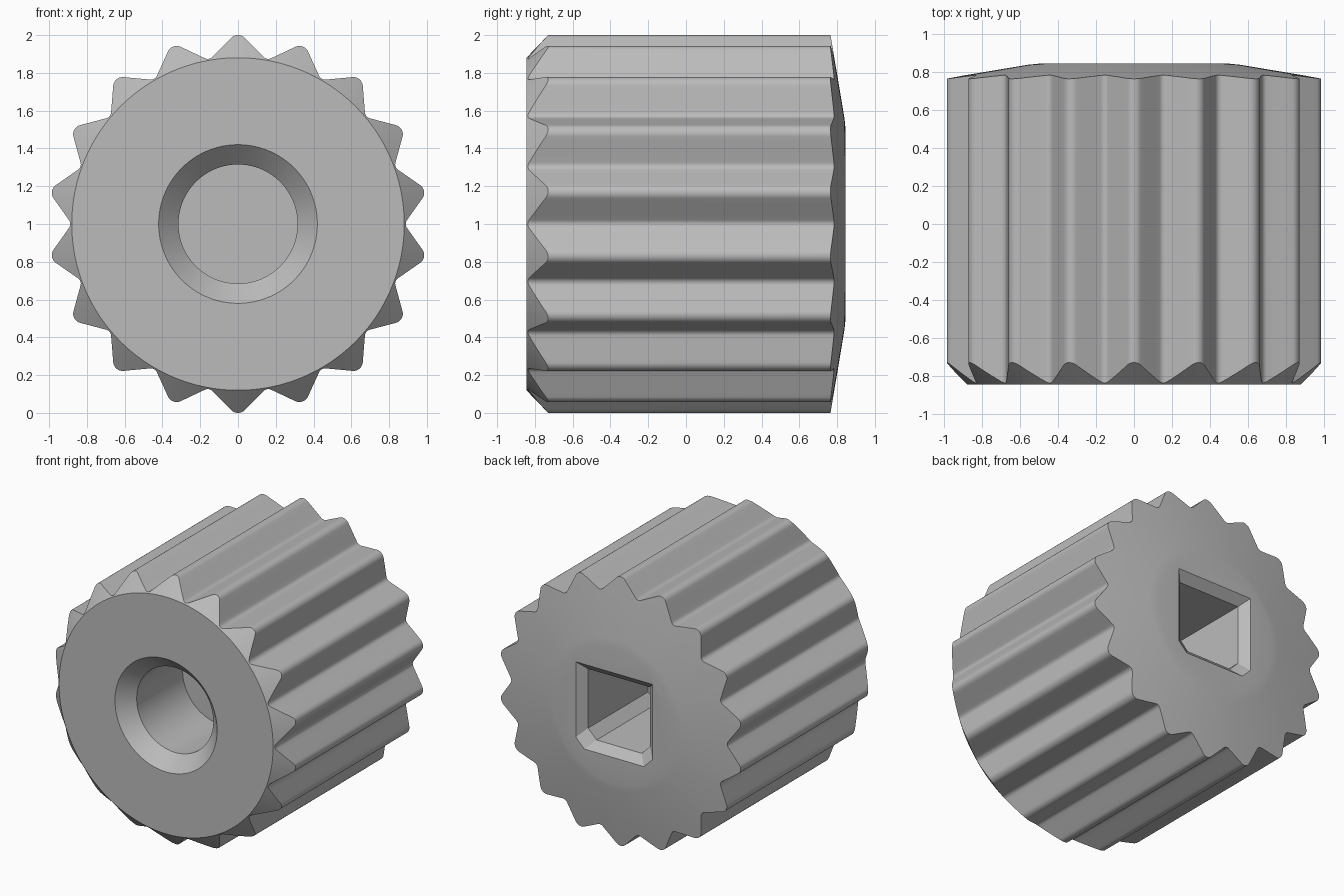
import bpy, bmesh
from math import sin, cos, pi, radians, atan2, hypot

cube = bpy.data.objects.get("Cube")
if cube:
    bpy.data.objects.remove(cube, do_unlink=True)

TEETH = 18
HALF = 0.845          # half length along y
CENTRE_Z = 1.0

steel = bpy.data.materials.new("grey_metal")
steel.use_nodes = True
grey = (0.5, 0.5, 0.5, 1)
steel.diffuse_color = grey
steel.node_tree.nodes["Principled BSDF"].inputs["Base Color"].default_value = grey


def loft(name, loops):
    """Skin a stack of closed loops with equal point counts and cap both ends."""
    bm = bmesh.new()
    rings = [[bm.verts.new(p) for p in loop] for loop in loops]
    n = len(rings[0])
    for a, b in zip(rings, rings[1:]):
        for i in range(n):
            j = (i + 1) % n
            bm.faces.new((a[i], a[j], b[j], b[i]))
    bm.faces.new(rings[0][::-1])
    bm.faces.new(rings[-1])
    bmesh.ops.recalc_face_normals(bm, faces=bm.faces)
    mesh = bpy.data.meshes.new(name)
    bm.to_mesh(mesh)
    bm.free()
    mesh.materials.append(steel)
    obj = bpy.data.objects.new(name, mesh)
    bpy.context.collection.objects.link(obj)
    return obj


def half_tooth():
    """Polar points from tooth tip to valley: tip arc, straight flank, valley arc."""
    pts = []
    tip_r, tip_c = 0.05, 0.95
    for k in range(6):
        a = radians(45) * k / 5
        pts.append((tip_r * sin(a), tip_c + tip_r * cos(a)))
    val_r, val_c, step = 0.035, 0.923, pi / TEETH
    arc = []
    for k in range(5):
        a = radians(225) - (radians(225) - pi - step) * k / 4
        arc.append((val_c * sin(step) + val_r * sin(a),
                    val_c * cos(step) + val_r * cos(a)))
    (x0, z0), (x1, z1) = pts[-1], arc[0]
    flank = [(x0 + (x1 - x0) * t / 5, z0 + (z1 - z0) * t / 5) for t in range(1, 5)]
    return [(atan2(x, z), hypot(x, z)) for x, z in pts + flank + arc]


# Full toothed outline as (angle, radius)
half = half_tooth()
tooth = [(-a, r) for a, r in half[:0:-1]] + half[:-1]
outline = [(a + 2 * pi * t / TEETH, r) for t in range(TEETH) for a, r in tooth]


def ring(radius, y):
    return [(radius * sin(a), y, CENTRE_Z + radius * cos(a)) for a, r in outline]


def toothed(y_of_r):
    return [(r * sin(a), y_of_r(r), CENTRE_Z + r * cos(a)) for a, r in outline]


# Body: blind round bore, front bevel, toothed side, shallow domed back
body = loft("splined_body", [
    ring(0.315, -0.20),
    ring(0.315, -0.74),
    ring(0.42, -HALF),
    ring(0.88, -HALF),
    toothed(lambda r: -HALF + (r - 0.88) * 0.96),
    toothed(lambda r: HALF - (r - 0.53) * 0.17),
    ring(0.56, HALF - 0.006),
    ring(0.50, HALF),
])


def square(h, y, c=0.07):
    """Square outline with its two lower corners clipped."""
    pts = [(-h, h), (h, h), (h, c - h), (h - c, -h), (c - h, -h), (-h, c - h)]
    return [(x, y, CENTRE_Z + z) for x, z in pts]


# Square drive socket with a bevelled mouth, cut into the back
cutter = loft("socket_cutter", [
    square(0.255, 0.08), square(0.255, HALF - 0.06),
    square(0.315, HALF), square(0.315, HALF + 0.05)])
cutter.hide_render = True

cut = body.modifiers.new("socket", "BOOLEAN")
cut.operation = "DIFFERENCE"
cut.solver = "EXACT"
cut.object = cutter
bpy.context.view_layer.objects.active = body
for o in bpy.context.selected_objects:
    o.select_set(False)
body.select_set(True)
bpy.ops.object.modifier_apply(modifier=cut.name)
bpy.data.objects.remove(cutter, do_unlink=True)
bpy.ops.object.shade_smooth_by_angle(angle=radians(25))
